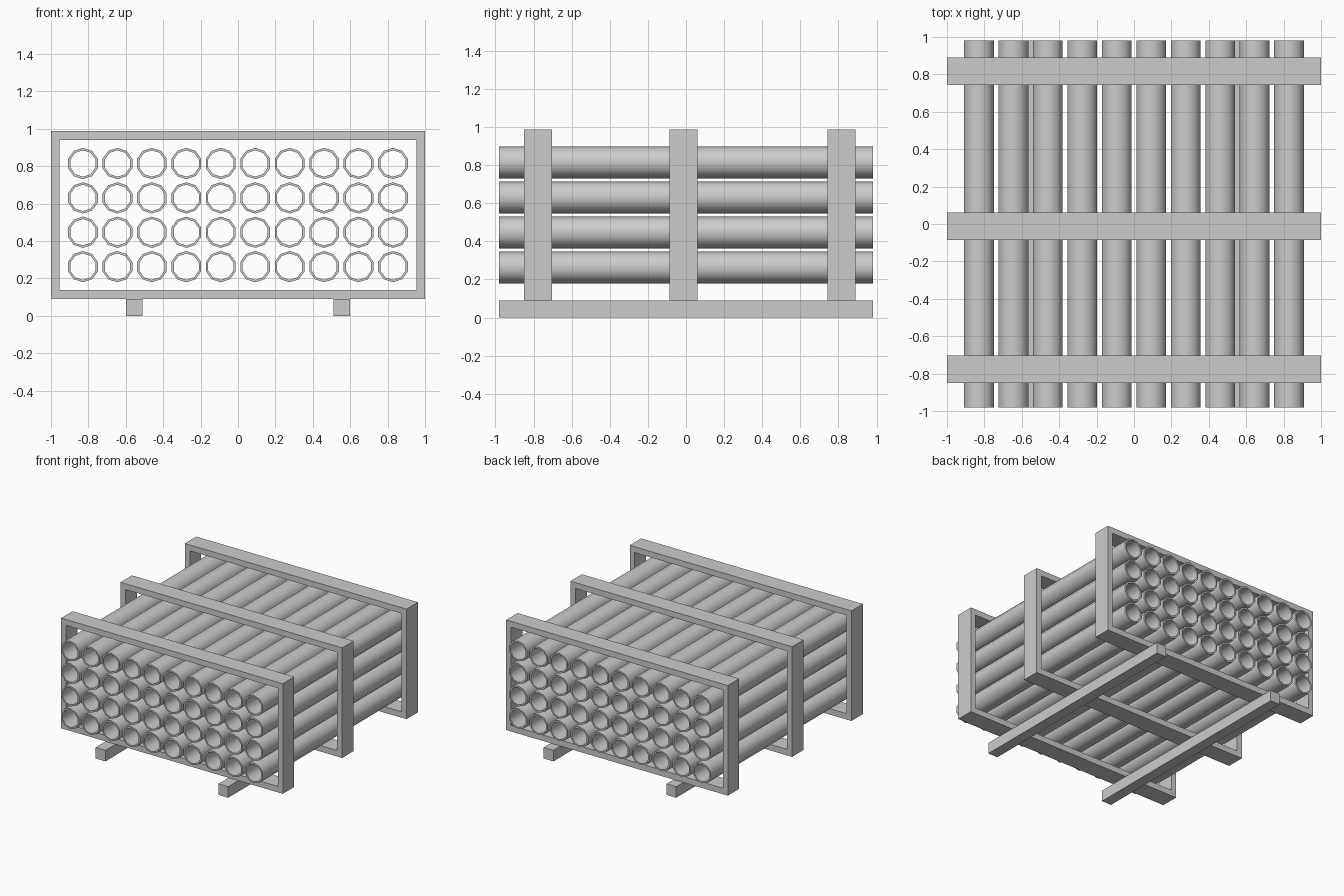
import bpy, bmesh, math

if "Cube" in bpy.data.objects:
    bpy.data.objects.remove(bpy.data.objects["Cube"])

R_OUT, R_IN, HALF_LEN = 0.0835, 0.0705, 0.98
FRAME_Y = (-0.777, -0.012, 0.816)
FRAME_DEPTH = 0.147


def make_object(name, bm):
    bmesh.ops.recalc_face_normals(bm, faces=bm.faces)
    mesh = bpy.data.meshes.new(name)
    bm.to_mesh(mesh)
    bm.free()
    obj = bpy.data.objects.new(name, mesh)
    bpy.context.collection.objects.link(obj)
    return obj


def loop_prism(name, outer, inner, y0, y1):
    """Hollow prism along y between two matching xz outlines."""
    bm = bmesh.new()
    rings = [[bm.verts.new((x, y, z)) for x, z in pts]
             for pts, y in ((outer, y0), (outer, y1), (inner, y1), (inner, y0))]
    n = len(outer)
    for k in range(4):
        a, b = rings[k], rings[(k + 1) % 4]
        for i in range(n):
            j = (i + 1) % n
            bm.faces.new((a[i], a[j], b[j], b[i]))
    return make_object(name, bm)


def rect(x, z0, z1):
    return [(-x, z0), (x, z0), (x, z1), (-x, z1)]


def polygon(r, n=10):
    # Ten sides with a corner straight up
    return [(r * math.sin(2 * math.pi * i / n), r * math.cos(2 * math.pi * i / n))
            for i in range(n)]


# Three rectangular frames
for name, y in zip(("front_frame", "middle_frame", "back_frame"), FRAME_Y):
    loop_prism(name, rect(1.0, 0.09, 0.988), rect(0.955, 0.139, 0.94),
               y - FRAME_DEPTH / 2, y + FRAME_DEPTH / 2)

# Two skids under the frames
for name, x in (("left_skid", -0.554), ("right_skid", 0.554)):
    bm = bmesh.new()
    bmesh.ops.create_cube(bm, size=1)
    bmesh.ops.scale(bm, vec=(0.088, 2 * HALF_LEN, 0.09), verts=bm.verts)
    make_object(name, bm).location = (x, 0, 0.045)

# Grid of open pipes sharing one mesh
pipe = loop_prism("pipe", polygon(R_OUT), polygon(R_IN), -HALF_LEN, HALF_LEN)
bpy.context.view_layer.objects.active = pipe
pipe.select_set(True)
bpy.ops.object.shade_smooth_by_angle(angle=math.radians(40))
for row in range(4):
    for col in range(10):
        p = pipe if row == col == 0 else bpy.data.objects.new("pipe", pipe.data)
        if p is not pipe:
            bpy.context.collection.objects.link(p)
        p.name = f"pipe_row{row + 1}_{col + 1}"
        p.location = (-0.829 + col * 0.1842, 0, 0.263 + row * 0.1838)
